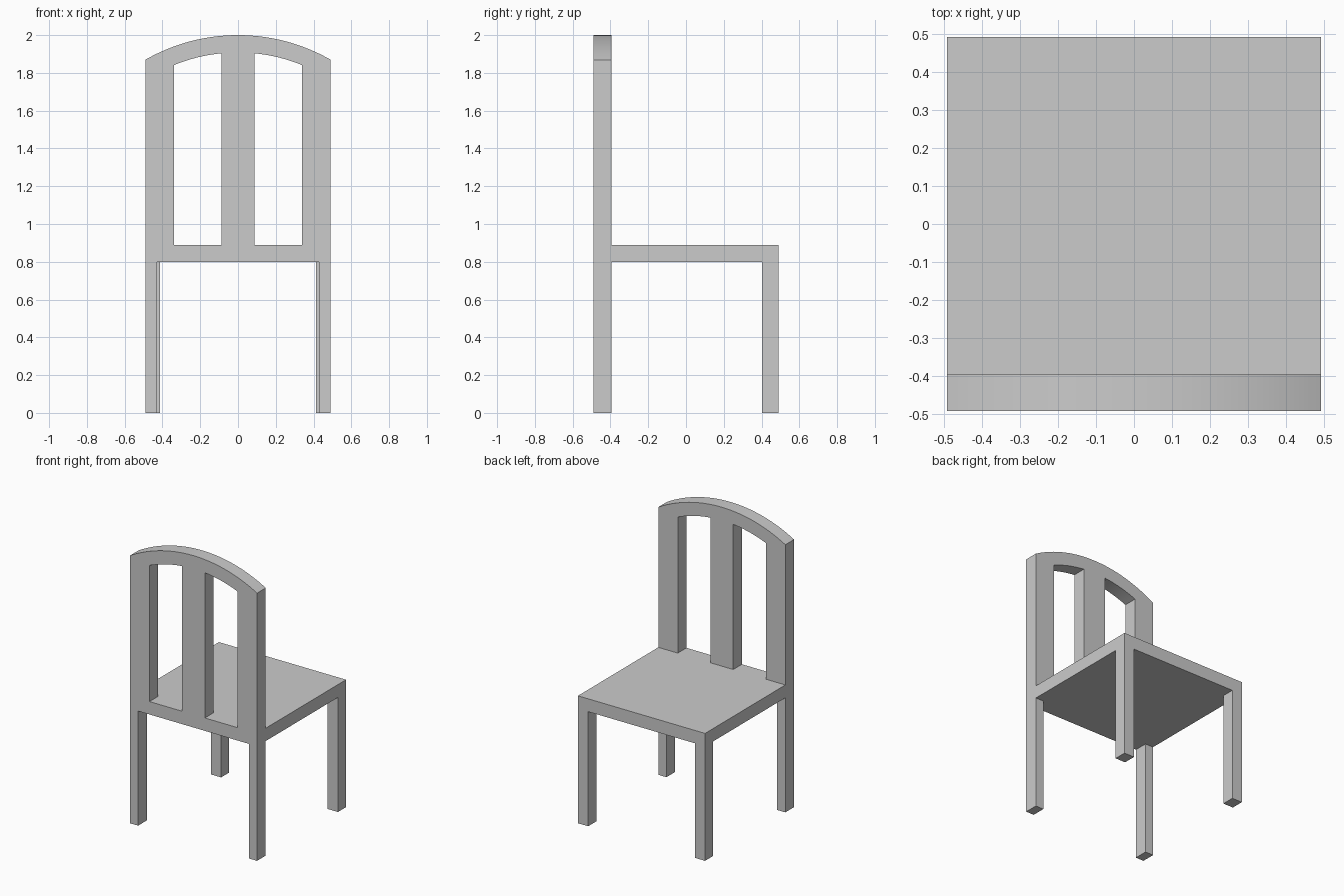
import bpy
import math

cube = bpy.data.objects.get("Cube")
if cube:
    bpy.data.objects.remove(cube, do_unlink=True)

grey = bpy.data.materials.new("plain grey")
grey.use_nodes = True
colour = (0.6, 0.6, 0.6, 1)
grey.diffuse_color = colour
grey.node_tree.nodes["Principled BSDF"].inputs["Base Color"].default_value = colour

HALF = 0.491          # half of the width and depth
BACK_Y = -0.395       # inner plane of the backrest
SEAT_LOW, SEAT_TOP = 0.80, 0.89
ARC_Z = 1.012         # shared centre height of the arches
OUTER_R, INNER_R = 0.988, 0.896


def box(name, low, high):
    bpy.ops.mesh.primitive_cube_add(size=1)
    ob = bpy.context.object
    ob.name = name
    ob.location = [(a + b) / 2 for a, b in zip(low, high)]
    ob.scale = [b - a for a, b in zip(low, high)]
    bpy.ops.object.transform_apply(location=True, rotation=False, scale=True)
    ob.data.materials.append(grey)
    return ob


def arch(x0, x1, radius, steps):
    """Points along a circular arch from x0 to x1."""
    a0, a1 = math.asin(x0 / radius), math.asin(x1 / radius)
    angles = [a0 + (a1 - a0) * i / steps for i in range(steps + 1)]
    return [(radius * math.sin(a), ARC_Z + radius * math.cos(a)) for a in angles]


def panel(name, loops, y0, y1):
    """Flat panel in the xz plane; loops after the first are holes."""
    curve = bpy.data.curves.new(name, "CURVE")
    curve.dimensions = "2D"
    curve.fill_mode = "BOTH"
    curve.extrude = (y1 - y0) / 2
    for loop in loops:
        spline = curve.splines.new("POLY")
        spline.points.add(len(loop) - 1)
        for point, (x, z) in zip(spline.points, loop):
            point.co = (x, z, 0, 1)
        spline.use_cyclic_u = True
    ob = bpy.data.objects.new(name, curve)
    bpy.context.collection.objects.link(ob)
    ob.rotation_euler.x = math.pi / 2
    ob.location.y = (y0 + y1) / 2
    bpy.ops.object.select_all(action="DESELECT")
    ob.select_set(True)
    bpy.context.view_layer.objects.active = ob
    bpy.ops.object.convert(target="MESH")
    ob = bpy.context.object
    ob.name = name
    ob.data.materials.clear()
    ob.data.materials.append(grey)
    # Weld the fill to the rim so the arch shades as one solid
    bpy.ops.object.mode_set(mode="EDIT")
    bpy.ops.mesh.select_all(action="SELECT")
    bpy.ops.mesh.remove_doubles(threshold=0.0001)
    bpy.ops.mesh.normals_make_consistent(inside=False)
    bpy.ops.object.mode_set(mode="OBJECT")
    bpy.ops.object.shade_smooth_by_angle(angle=math.radians(30))
    return ob


# Arched backrest with its two legs and two tall openings
leg_x = 0.428
outline = arch(-HALF, HALF, OUTER_R, 32) + [
    (HALF, 0), (leg_x, 0), (leg_x, SEAT_LOW),
    (-leg_x, SEAT_LOW), (-leg_x, 0), (-HALF, 0)]
openings = []
for x0, x1 in ((-0.34, -0.088), (0.088, 0.34)):
    openings.append(arch(x0, x1, INNER_R, 10) + [(x1, SEAT_TOP), (x0, SEAT_TOP)])
panel("backrest_and_legs", [outline] + openings, -HALF, BACK_Y)

# Seat slab
box("seat", (-HALF, BACK_Y, SEAT_LOW), (HALF, HALF, SEAT_TOP))

# Pair of legs under the open edge of the seat
for side, name in ((-1, "right_leg"), (1, "left_leg")):
    xs = sorted((side * 0.412, side * HALF))
    box(name, (xs[0], 0.402, 0), (xs[1], HALF, SEAT_LOW))
